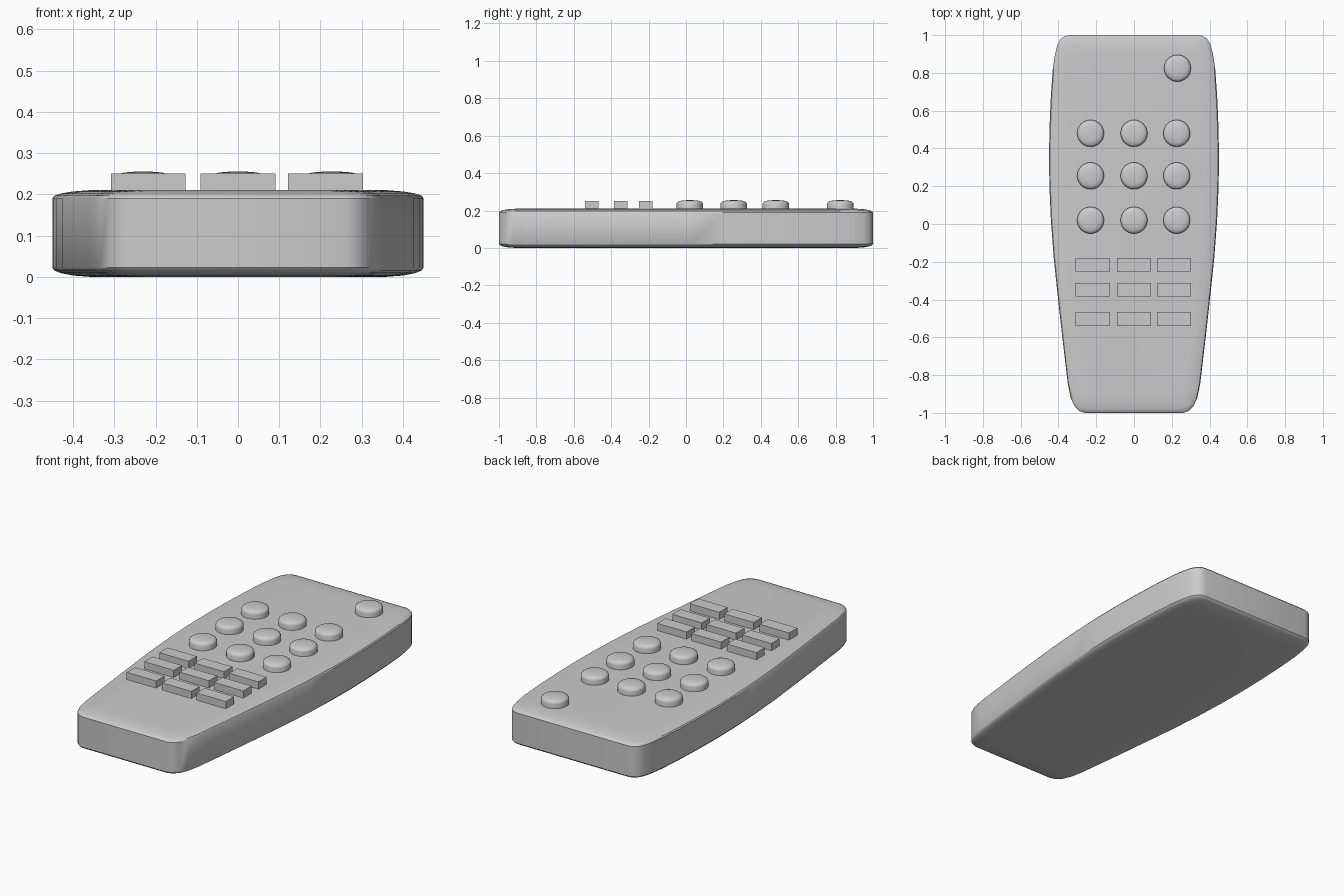
import bpy, bmesh, math

if "Cube" in bpy.data.objects:
    bpy.data.objects.remove(bpy.data.objects["Cube"])


def make_object(name, bm, smooth=True):
    bmesh.ops.recalc_face_normals(bm, faces=bm.faces)
    mesh = bpy.data.meshes.new(name)
    bm.to_mesh(mesh)
    bm.free()
    obj = bpy.data.objects.new(name, mesh)
    bpy.context.collection.objects.link(obj)
    if smooth:
        bpy.ops.object.select_all(action='DESELECT')
        obj.select_set(True)
        bpy.context.view_layer.objects.active = obj
        bpy.ops.object.shade_smooth_by_angle(angle=math.radians(35))
    return obj


def loft(name, rings):
    bm = bmesh.new()
    loops = [[bm.verts.new(p) for p in ring] for ring in rings]
    n = len(loops[0])
    for a, b in zip(loops, loops[1:]):
        for i in range(n):
            j = (i + 1) % n
            bm.faces.new((a[i], a[j], b[j], b[i]))
    bm.faces.new(loops[0][::-1])
    bm.faces.new(loops[-1])
    return make_object(name, bm)


# Body: half outline mirrored, lofted through softly rounded top and bottom rims
half = [(0.26, -1.0), (0.29, -0.99), (0.315, -0.965), (0.335, -0.92),
        (0.35, -0.85), (0.362, -0.75), (0.383, -0.57), (0.405, -0.37),
        (0.425, -0.18), (0.44, 0.02), (0.448, 0.2), (0.45, 0.36),
        (0.447, 0.52), (0.44, 0.68), (0.43, 0.82), (0.418, 0.9),
        (0.405, 0.95), (0.388, 0.98), (0.365, 0.995), (0.34, 1.0)]
outline = half + [(-x, y) for x, y in reversed(half)]
rims = [(0.09, 0.0), (0.05, 0.003), (0.02, 0.009), (0.005, 0.015), (0.0, 0.022),
        (0.0, 0.19), (0.005, 0.197), (0.02, 0.202), (0.05, 0.207), (0.09, 0.21)]
loft("remote_body", [[(x * (1 - d / 0.45), y * (1 - d), z) for x, y in outline]
                     for d, z in rims])

# Round buttons with domed caps
cap = [(0.071, 0.2), (0.071, 0.235), (0.068, 0.243), (0.06, 0.249),
       (0.045, 0.253), (0.02, 0.255)]


def round_button(name, cx, cy, sides=32):
    angles = [2 * math.pi * i / sides for i in range(sides)]
    loft(name, [[(cx + r * math.cos(a), cy + r * math.sin(a), z) for a in angles]
                for r, z in cap])


round_button("power_button", 0.23, 0.825)
for row, y in enumerate((0.48, 0.255, 0.02)):
    for col, x in enumerate((-0.23, 0.0, 0.226)):
        round_button(f"round_button_{row}_{col}", x, y)

# Flat rectangular buttons
for row, y in enumerate((-0.216, -0.348, -0.503)):
    for col, x in enumerate((-0.218, 0.0, 0.212)):
        bm = bmesh.new()
        bmesh.ops.create_cube(bm, size=1)
        bmesh.ops.scale(bm, vec=(0.181, 0.073, 0.05), verts=bm.verts)
        bmesh.ops.translate(bm, vec=(x, y, 0.225), verts=bm.verts)
        make_object(f"bar_button_{row}_{col}", bm, smooth=False)
